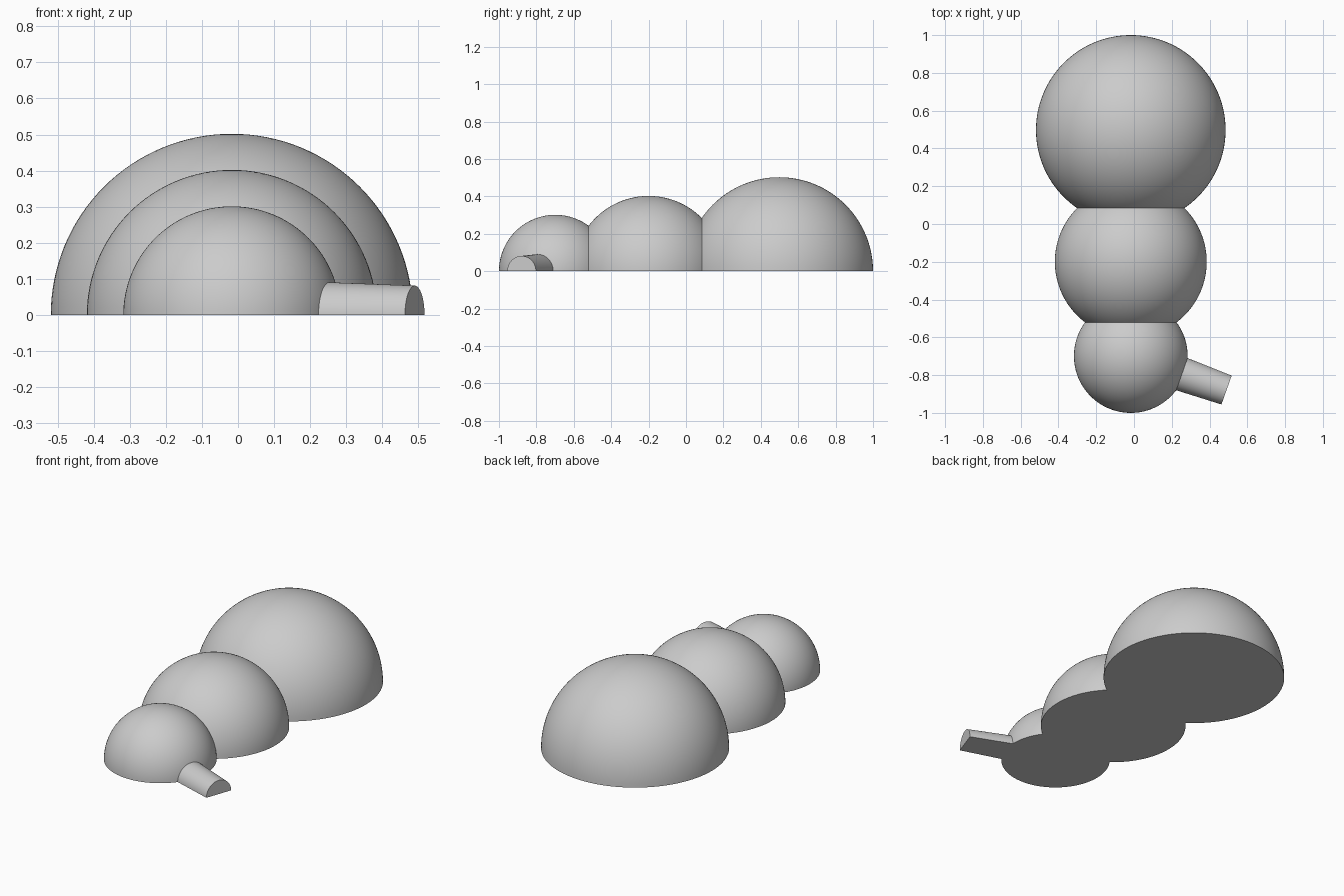
import bpy, bmesh, math
from mathutils import Vector
from mathutils.geometry import intersect_line_sphere

if "Cube" in bpy.data.objects:
    bpy.data.objects.remove(bpy.data.objects["Cube"])

GREY = (0.6, 0.6, 0.6, 1)
grey = bpy.data.materials.new("plain_grey")
grey.use_nodes = True
grey.diffuse_color = GREY
grey.node_tree.nodes["Principled BSDF"].inputs["Base Color"].default_value = GREY


def finish(name, bm):
    """Turn a bmesh into a smooth grey object with sharp edges kept."""
    bmesh.ops.recalc_face_normals(bm, faces=bm.faces)
    mesh = bpy.data.meshes.new(name)
    bm.to_mesh(mesh)
    bm.free()
    mesh.materials.append(grey)
    obj = bpy.data.objects.new(name, mesh)
    bpy.context.collection.objects.link(obj)
    bpy.ops.object.select_all(action="DESELECT")
    obj.select_set(True)
    bpy.context.view_layer.objects.active = obj
    bpy.ops.object.shade_smooth_by_angle(angle=math.radians(30))


def cut(bm, point, inner_normal):
    """Trim away everything behind a plane and return the cut edges."""
    result = bmesh.ops.bisect_plane(
        bm, geom=bm.verts[:] + bm.edges[:] + bm.faces[:], dist=1e-5,
        plane_co=point, plane_no=inner_normal, clear_inner=True)
    return [g for g in result["geom_cut"] if isinstance(g, bmesh.types.BMEdge)]


def dome(name, y, radius, front_seam=None, back_seam=None):
    """Half sphere with a flat base, trimmed where it meets its neighbours."""
    bm = bmesh.new()
    bmesh.ops.create_uvsphere(bm, u_segments=128, v_segments=64, radius=radius)
    bmesh.ops.translate(bm, verts=bm.verts, vec=(AXIS_X, y, 0))
    bmesh.ops.contextual_create(bm, geom=cut(bm, (0, 0, 0), (0, 0, 1)))
    if front_seam is not None:
        cut(bm, (0, front_seam, 0), (0, 1, 0))
    if back_seam is not None:
        cut(bm, (0, back_seam, 0), (0, -1, 0))
    finish(name, bm)


def seam(y1, r1, y2, r2):
    """Y position of the plane where two spheres on the axis meet."""
    return (y1 + y2) / 2 + (r1 * r1 - r2 * r2) / (2 * (y2 - y1))


# Three domes in a row, shrinking towards the front
AXIS_X = -0.017
BIG, MID, SMALL = (0.498, 0.502), (-0.2, 0.402), (-0.699, 0.301)
rear_seam = seam(*MID, *BIG)
fore_seam = seam(*SMALL, *MID)
dome("rear_dome", *BIG, front_seam=rear_seam)
dome("middle_dome", *MID, front_seam=fore_seam, back_seam=rear_seam)
dome("front_dome", *SMALL, back_seam=fore_seam)

# Tapered half-round spout, starting just under the front dome's skin
root = Vector((AXIS_X, SMALL[0], 0))
tip = Vector((0.49, -0.879, 0))
side = (tip - root).normalized().cross(Vector((0, 0, 1)))
bm = bmesh.new()
inner, outer = [], []
STEPS = 48
for i in range(STEPS + 1):
    a = math.pi * i / STEPS
    ray = side * math.cos(a) + Vector((0, 0, math.sin(a)))
    end = tip + ray * 0.081
    hits = intersect_line_sphere(root + ray * 0.101, end, root, SMALL[1] - 0.015, False)
    start = max((h for h in hits if h), key=lambda h: (h - root).dot(tip - root))
    inner.append(bm.verts.new(start))
    outer.append(bm.verts.new(end))
for i in range(STEPS):
    bm.faces.new((inner[i], inner[i + 1], outer[i + 1], outer[i]))
bm.faces.new(outer)
bm.faces.new((inner[0], outer[0], outer[-1], inner[-1]))
finish("spout", bm)
